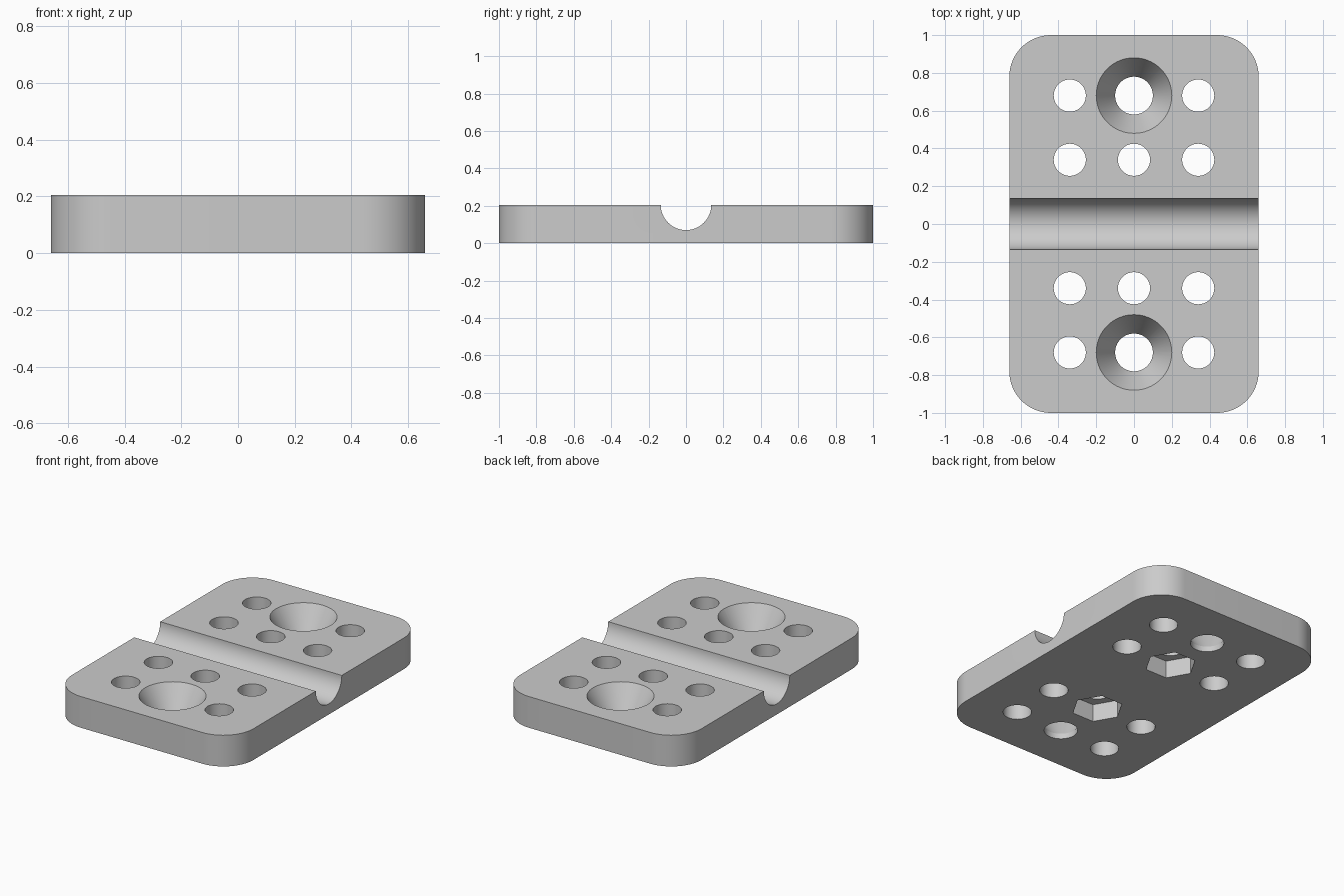
import bpy, bmesh
from math import pi, cos, sin, radians
from mathutils import Matrix

cube = bpy.data.objects.get("Cube")
if cube:
    bpy.data.objects.remove(cube, do_unlink=True)

HALF_X, HALF_Y, THICK = 0.66, 1.0, 0.205
CORNER, GROOVE_R = 0.22, 0.135
ROW, SPACING = 0.68, 0.34
OVER = 0.05  # how far cutters stick out of the plate

grey = bpy.data.materials.new("plain grey")
grey.use_nodes = True
COLOUR = (0.6, 0.6, 0.6, 1)
grey.diffuse_color = COLOUR
grey.node_tree.nodes["Principled BSDF"].inputs["Base Color"].default_value = COLOUR


def make_object(name, bm):
    bmesh.ops.recalc_face_normals(bm, faces=bm.faces)
    mesh = bpy.data.meshes.new(name)
    bm.to_mesh(mesh)
    bm.free()
    mesh.materials.append(grey)
    obj = bpy.data.objects.new(name, mesh)
    bpy.context.collection.objects.link(obj)
    return obj


def turned(name, profile, x, y, sides=64):
    """Closed solid from stacked rings given as (radius, height)."""
    bm = bmesh.new()
    rings = [[bm.verts.new((x + r * cos(2 * pi * i / sides),
                            y + r * sin(2 * pi * i / sides), z))
              for i in range(sides)] for r, z in profile]
    for low, high in zip(rings, rings[1:]):
        for i in range(sides):
            j = (i + 1) % sides
            bm.faces.new((low[i], low[j], high[j], high[i]))
    bm.faces.new(rings[0][::-1])
    bm.faces.new(rings[-1])
    return make_object(name, bm)


def cut(target, cutter):
    mod = target.modifiers.new("cut", "BOOLEAN")
    mod.operation = "DIFFERENCE"
    mod.solver = "EXACT"
    mod.object = cutter
    bpy.context.view_layer.objects.active = target
    bpy.ops.object.modifier_apply(modifier=mod.name)
    bpy.data.objects.remove(cutter, do_unlink=True)


# Plate with rounded vertical corners
bm = bmesh.new()
bmesh.ops.create_cube(bm, size=1, matrix=Matrix.Translation((0, 0, THICK / 2))
                      @ Matrix.Diagonal((2 * HALF_X, 2 * HALF_Y, THICK, 1)))
upright = [e for e in bm.edges if abs(e.verts[0].co.z - e.verts[1].co.z) > 0.1]
bmesh.ops.bevel(bm, geom=upright, offset=CORNER, segments=16, profile=0.5,
                affect="EDGES")
plate = make_object("clamp_plate", bm)

# Half-round groove across the middle
bm = bmesh.new()
bmesh.ops.create_cone(bm, cap_ends=True, segments=64, radius1=GROOVE_R,
                      radius2=GROOVE_R, depth=2 * HALF_X + 2 * OVER,
                      matrix=Matrix.Translation((0, 0, THICK))
                      @ Matrix.Rotation(pi / 2, 4, "Y"))
cut(plate, make_object("groove_cutter", bm))

HOLE = [(0.085, -OVER), (0.085, THICK + OVER)]
SINK = [(0.1, -OVER), (0.1, 0.035), (0.2, THICK), (0.2, THICK + OVER)]
NUT = [(0.155, -OVER), (0.155, 0.115)]

for side in (-1, 1):
    # Straight holes beside and between the screw seats
    for x in (-SPACING, 0, SPACING):
        cut(plate, turned("hole_cutter", HOLE, x, side * SPACING))
        if x:
            cut(plate, turned("hole_cutter", HOLE, x, side * ROW))
    # Countersunk screw seat
    cut(plate, turned("countersink_cutter", SINK, 0, side * ROW))
    # Hexagonal nut pocket underneath
    cut(plate, turned("nut_cutter", NUT, 0, side * SPACING, sides=6))

bpy.ops.object.select_all(action="DESELECT")
plate.select_set(True)
bpy.context.view_layer.objects.active = plate
bpy.ops.object.shade_smooth_by_angle(angle=radians(25))
